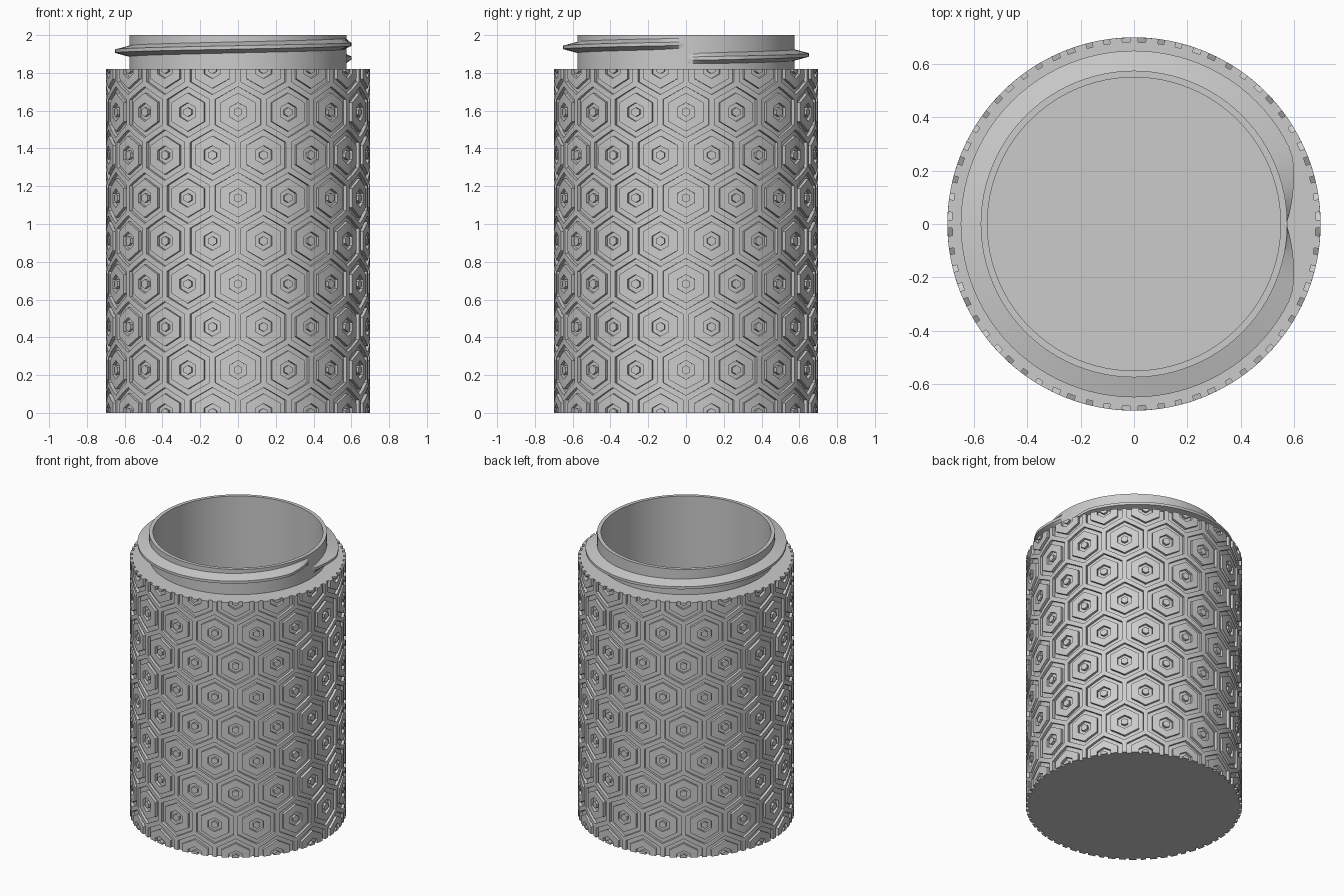
import bpy, bmesh
from math import sin, cos, pi, radians

cube = bpy.data.objects.get("Cube")
if cube:
    bpy.data.objects.remove(cube, do_unlink=True)

BODY_R, BODY_H, NECK_R, BORE_R = 0.70, 1.82, 0.575, 0.55
GROOVE_R = BODY_R - 0.018
COLS, ROWS = 16, 8
APOTHEM = BODY_R * pi / COLS
ROW_STEP = BODY_H / ROWS
HEX_R = ROW_STEP / 1.5

grey = bpy.data.materials.new("light_grey")
grey.use_nodes = True
grey.diffuse_color = (0.6, 0.6, 0.6, 1)
bsdf = next(n for n in grey.node_tree.nodes if n.type == 'BSDF_PRINCIPLED')
bsdf.inputs["Base Color"].default_value = (0.6, 0.6, 0.6, 1)


def polar(r, t, z):
    """Point at radius r and angle t, measured from the front."""
    return (r * sin(t), -r * cos(t), z)


def finish(bm, name, angle=30):
    bmesh.ops.recalc_face_normals(bm, faces=bm.faces)
    mesh = bpy.data.meshes.new(name)
    bm.to_mesh(mesh)
    bm.free()
    mesh.materials.append(grey)
    ob = bpy.data.objects.new(name, mesh)
    bpy.context.collection.objects.link(ob)
    bpy.ops.object.select_all(action='DESELECT')
    ob.select_set(True)
    bpy.context.view_layer.objects.active = ob
    bpy.ops.object.shade_smooth_by_angle(angle=radians(angle))
    return ob


def skin(bm, rings, closed=True):
    """Join successive rings of vertices with quads."""
    for a, b in zip(rings, rings[1:]):
        n = len(a)
        for i in range(n if closed else n - 1):
            j = (i + 1) % n
            bm.faces.new((a[i], a[j], b[j], b[i]))


# Hexagon outline: six corners plus the middle of each side, unit scale
corners = [(APOTHEM * sin(k * pi / 3) / cos(pi / 6), HEX_R * cos(k * pi / 3))
           for k in range(6)]
outline = []
for k, (u, v) in enumerate(corners):
    u2, v2 = corners[(k + 1) % 6]
    outline += [(u, v), ((u + u2) / 2, (v + v2) / 2)]

# Steps of one hexagon from its border to its centre: (apothem, radius)
steps = [(APOTHEM, BODY_R)]
for outer, inner in ((0.122, 0.0925), (0.045, 0.022)):
    steps += [(outer, BODY_R), (outer, GROOVE_R),
              (inner, GROOVE_R), (inner, BODY_R)]

# Grooved body: hexagons wrapped round the cylinder
bm = bmesh.new()
for row in range(ROWS + 1):
    for col in range(COLS):
        t0 = (col + 0.5 * (row % 2 == 0)) * 2 * pi / COLS
        z0 = row * ROW_STEP
        rings = []
        for a, r in steps:
            s = a / APOTHEM
            rings.append([bm.verts.new(polar(r, t0 + u * s / BODY_R, z0 + v * s))
                          for u, v in outline])
        skin(bm, rings)
        tip, last = bm.verts.new(polar(BODY_R, t0, z0)), rings[-1]
        for i in range(len(last)):
            bm.faces.new((last[i], last[(i + 1) % len(last)], tip))
bmesh.ops.remove_doubles(bm, verts=bm.verts, dist=1e-5)

# Trim the ends flat, then close them with a base disc and a shoulder ring
for z, up in ((0, -1), (BODY_H, 1)):
    bmesh.ops.bisect_plane(bm, geom=bm.verts[:] + bm.edges[:] + bm.faces[:],
                           dist=1e-5, plane_co=(0, 0, z), plane_no=(0, 0, up),
                           clear_outer=True)
for z, radius in ((0, 0), (BODY_H, NECK_R - 0.005)):
    rim = [e for e in bm.edges if e.is_boundary
           and all(abs(v.co.z - z) < 1e-4 for v in e.verts)]
    new = bmesh.ops.extrude_edge_only(bm, edges=rim)["geom"]
    for v in (g for g in new if isinstance(g, bmesh.types.BMVert)):
        scale = radius / v.co.xy.length
        v.co.x *= scale
        v.co.y *= scale
        v.co.z = z
bmesh.ops.remove_doubles(bm, verts=bm.verts, dist=1e-5)
finish(bm, "hexagon_grooved_body")

# Neck and hollow interior: one turned profile
SEG = 96
bm = bmesh.new()
rings = [[bm.verts.new(polar(r, i * 2 * pi / SEG, z)) for i in range(SEG)]
         for r, z in ((NECK_R, BODY_H - 0.01), (NECK_R, 2), (BORE_R, 2), (BORE_R, 0.1))]
skin(bm, rings)
bm.faces.new(rings[-1])
finish(bm, "neck_and_bore")

# Screw thread: one rising turn that fades into the neck at both ends
bm = bmesh.new()
rings = []
for i in range(SEG + 1):
    f = i / SEG
    fade = min(1, f * 15, (1 - f) * 15)
    root = NECK_R - 0.003
    tip = root + (0.65 - root) * fade
    z = 1.875 + 0.08 * f
    rings.append([bm.verts.new(polar(r, pi / 2 + f * 2 * pi, z + dz))
                  for r, dz in ((root, -0.03), (tip, -0.009), (tip, 0.009), (root, 0.03))])
skin(bm, rings, closed=False)
finish(bm, "screw_thread", 20)
